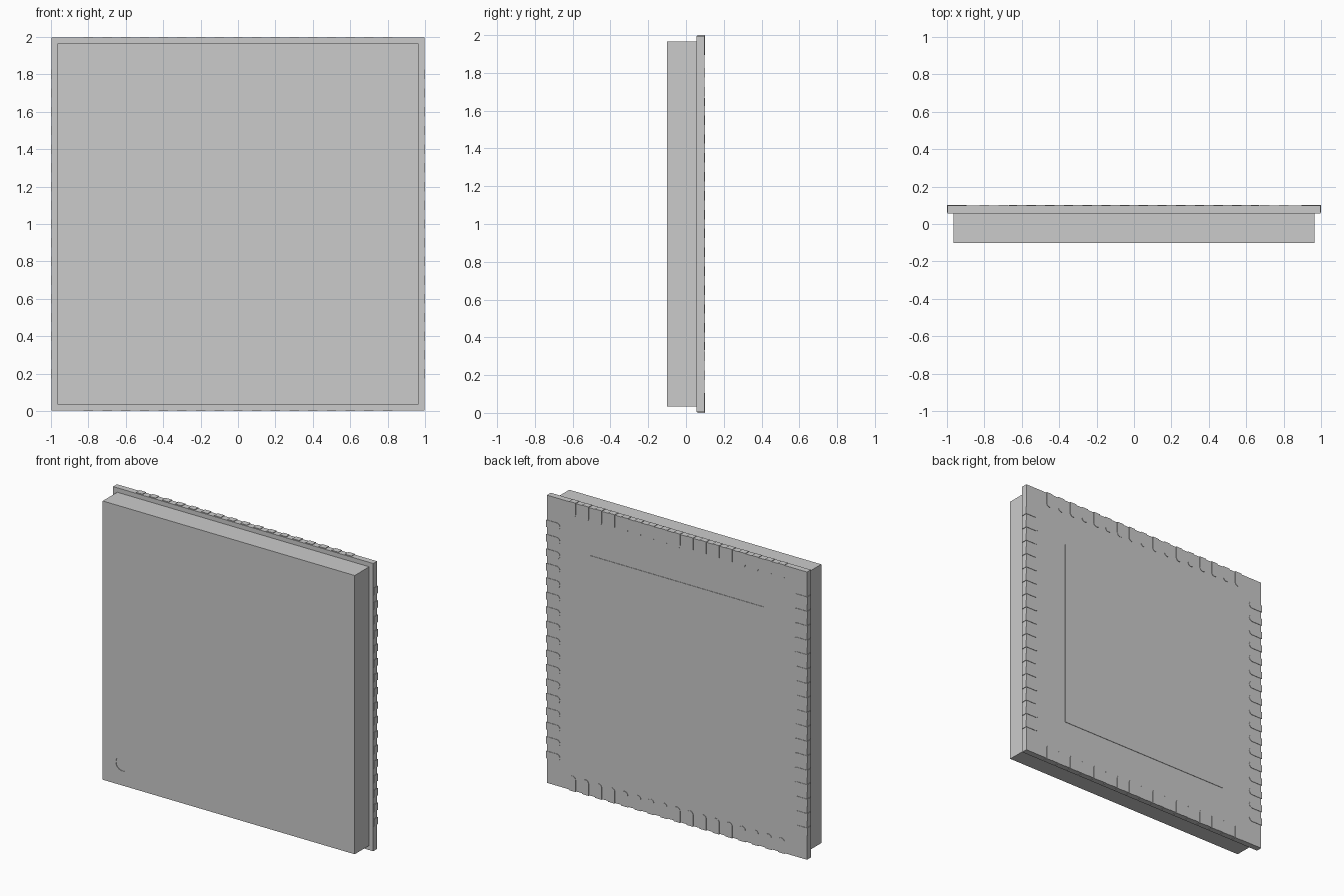
import bpy, bmesh, math
from mathutils import Matrix, Vector

if "Cube" in bpy.data.objects:
    bpy.data.objects.remove(bpy.data.objects["Cube"])

CZ = 1.0          # height of the package centre
BACK = 0.1015     # outermost back surface of the contacts


def finish(bm, name):
    bmesh.ops.recalc_face_normals(bm, faces=bm.faces)
    mesh = bpy.data.meshes.new(name)
    bm.to_mesh(mesh)
    bm.free()
    ob = bpy.data.objects.new(name, mesh)
    bpy.context.collection.objects.link(ob)
    return ob


def slab(name, half, y0, y1):
    """Square slab centred on the package axis."""
    bm = bmesh.new()
    bmesh.ops.create_cube(bm, size=1, matrix=Matrix.Translation((0, (y0 + y1) / 2, CZ))
                          @ Matrix.Diagonal((2 * half, y1 - y0, 2 * half, 1)))
    return finish(bm, name)


def extrude_outline(bm, pts, y0, y1, matrix):
    """Prism from an (x, z) outline, extruded along y."""
    face = bm.faces.new([bm.verts.new(matrix @ Vector((x, y0, z))) for x, z in pts])
    res = bmesh.ops.extrude_face_region(bm, geom=[face])
    moved = [v for v in res["geom"] if isinstance(v, bmesh.types.BMVert)]
    bmesh.ops.translate(bm, verts=moved, vec=(0, y1 - y0, 0))


# Moulded cap, base plate and raised thermal pad
cap = slab("cap", 0.965, -0.1015, 0.0565)
slab("base_plate", 0.996, 0.0565, 0.0985)
slab("thermal_pad", 0.667, 0.09, BACK)

# Shallow round orientation dimple in the lower left of the front face
bm = bmesh.new()
bmesh.ops.create_cone(bm, cap_ends=True, segments=32, radius1=0.05, radius2=0.05, depth=0.02,
                      matrix=Matrix.Translation((-0.815, -0.1075, 0.185))
                      @ Matrix.Rotation(math.pi / 2, 4, 'X'))
cutter = finish(bm, "dimple_cutter")
cutter.hide_render = True
cutter.hide_set(True)
mod = cap.modifiers.new("dimple", 'BOOLEAN')
mod.operation = 'DIFFERENCE'
mod.solver = 'EXACT'
mod.object = cutter

# Edge contacts: 17 per side, square outside, rounded inner end
r, length, pitch, count = 0.025, 0.105, 0.1, 17
outline = [(-r, 1.0), (r, 1.0)]
for i in range(11):
    a = -math.pi * i / 10
    outline.append((r * math.cos(a), 1.0 - length + r + r * math.sin(a)))
bm = bmesh.new()
for side in range(4):
    turn = Matrix.Translation((0, 0, CZ)) @ Matrix.Rotation(side * math.pi / 2, 4, 'Y')
    for i in range(count):
        offset = Matrix.Translation(((i - (count - 1) / 2) * pitch, 0, 0))
        extrude_outline(bm, outline, 0.0615, BACK, turn @ offset)
finish(bm, "edge_contacts")
